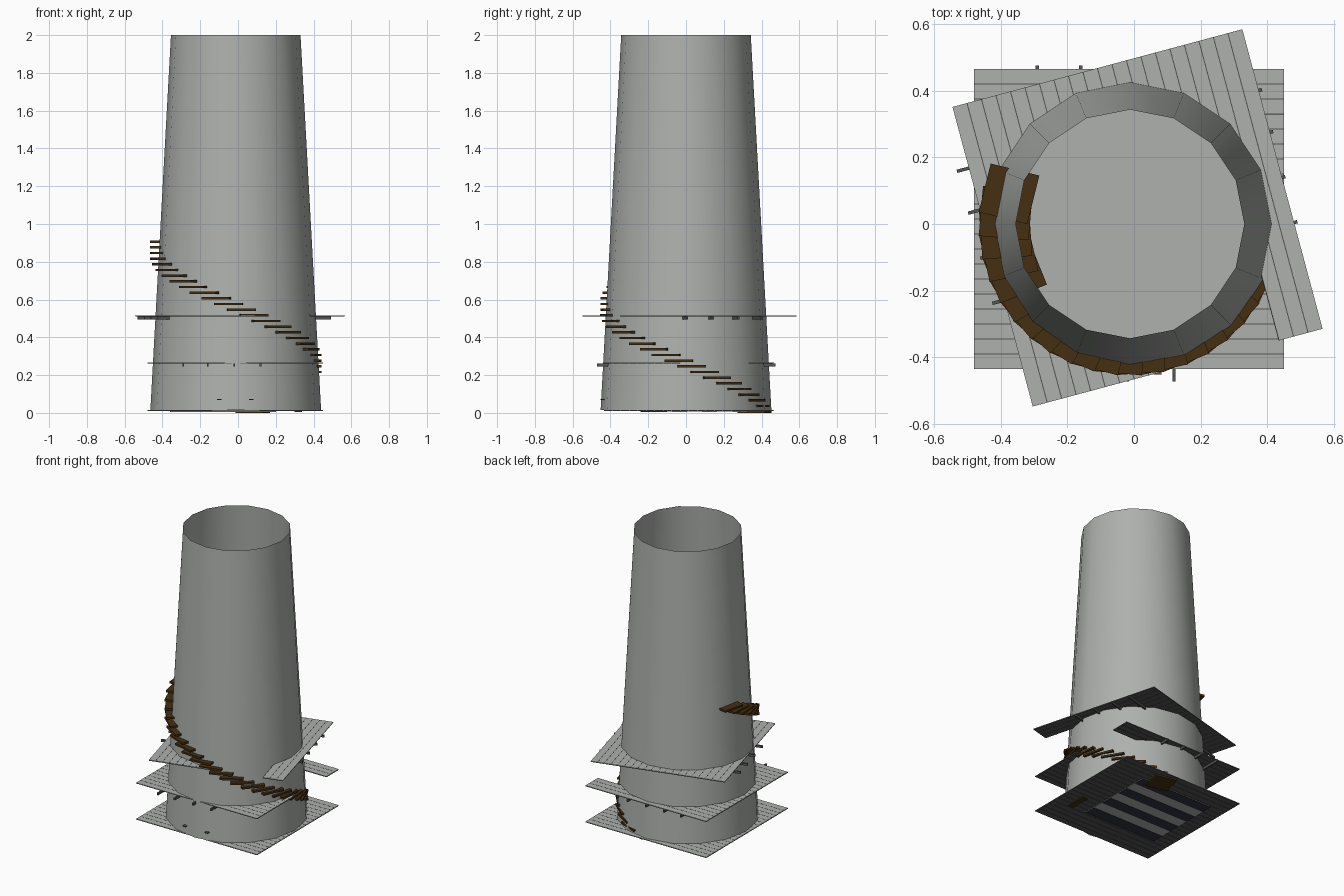
import bpy, bmesh, math
from mathutils import Matrix, Vector

if "Cube" in bpy.data.objects:
    bpy.data.objects.remove(bpy.data.objects["Cube"])


def material(name, rgb):
    m = bpy.data.materials.new(name)
    m.diffuse_color = (*rgb, 1)
    m.use_nodes = True
    m.node_tree.nodes["Principled BSDF"].inputs["Base Color"].default_value = m.diffuse_color
    return m


GREY = material("stone grey", (0.42, 0.44, 0.42))
DARK = material("dark timber", (0.09, 0.09, 0.09))
BROWN = material("brown wood", (0.06, 0.028, 0.006))
NAVY = material("dark slot", (0.03, 0.035, 0.05))
CX = -0.012  # tower axis


def add_box(bm, lo, hi, mat=0):
    """Axis-aligned box from corner lo to corner hi."""
    c = [(a + b) / 2 for a, b in zip(lo, hi)]
    s = [b - a for a, b in zip(lo, hi)]
    r = bmesh.ops.create_cube(bm, size=1, matrix=Matrix.Translation(c) @ Matrix.Diagonal((*s, 1)))
    for f in {f for v in r["verts"] for f in v.link_faces}:
        f.material_index = mat


def finish(name, bm, mats):
    me = bpy.data.meshes.new(name)
    bm.to_mesh(me)
    bm.free()
    for m in mats:
        me.materials.append(m)
    ob = bpy.data.objects.new(name, me)
    bpy.context.collection.objects.link(ob)
    return ob


# tapered tower shell, open at both ends
bm = bmesh.new()
bmesh.ops.create_cone(bm, cap_ends=False, segments=16, radius1=0.452, radius2=0.343,
                      depth=1.985, matrix=Matrix.Translation((CX, 0, 1.0075)))
tower = finish("tower_wall", bm, [GREY])
bpy.context.view_layer.objects.active = tower
tower.select_set(True)
bpy.ops.object.shade_smooth_by_angle(angle=math.radians(40))

# round upper floor inside the tower
bm = bmesh.new()
bmesh.ops.create_cone(bm, cap_ends=True, segments=16, radius1=0.408, radius2=0.408,
                      depth=0.006, matrix=Matrix.Translation((CX, 0, 0.762)))
finish("upper_floor", bm, [GREY])


# square plank decks: grey boards, dark underside, thin seams, beams below
def deck(name, top, angle=0, notch=True, beams=True):
    bm = bmesh.new()
    x0, x1, y0, pitch, rows = -0.48, 0.45, -0.435, 0.045, 20
    for i in range(rows):
        a, b = y0 + i * pitch, y0 + (i + 1) * pitch
        end = 0.1 if notch and 9 <= i < 17 else x1
        add_box(bm, (x0, a, top - 0.003), (end, b, top), 0)
        add_box(bm, (x0, a + 0.001, top - 0.006), (end, b - 0.001, top - 0.003), 1)
        if i:
            add_box(bm, (x0, a - 0.0015, top), (end, a + 0.0015, top + 0.0006), 1)
    if beams:
        for x in (-0.29, -0.16, -0.02, 0.12):
            add_box(bm, (x - 0.005, -0.472, top - 0.022), (x + 0.005, 0.475, top - 0.006), 1)
    ob = finish(name, bm, [GREY, DARK])
    ob.rotation_euler.z = math.radians(angle)


deck("base_deck", 0.016, notch=False, beams=False)
deck("lower_deck", 0.267)
deck("middle_deck", 0.516, angle=-75)

# slotted hatch and small sill seen from beneath the base
bm = bmesh.new()
add_box(bm, (-0.36, -0.235, 0.007), (0.20, 0.325, 0.0098), 0)
for i in range(4):
    y = -0.235 + i * 0.16
    add_box(bm, (-0.36, y, 0.005), (0.20, y + 0.08, 0.007), 1)
finish("base_hatch", bm, [GREY, NAVY])
bm = bmesh.new()
add_box(bm, (0.30, -0.24, 0.005), (0.34, -0.10, 0.0098))
finish("base_sill", bm, [BROWN])

# small pegs low on the front
bm = bmesh.new()
for x in (-0.1, 0.07):
    add_box(bm, (x - 0.012, -0.452, 0.067), (x + 0.012, -0.42, 0.073))
finish("front_pegs", bm, [DARK])

# spiral stair treads passing through the wall
bm = bmesh.new()
for i in range(31):
    m = (Matrix.Translation((CX, 0, 0.0065 + 0.03 * i))
         @ Matrix.Rotation(math.radians(76 - 9 * i), 4, "Z")
         @ Matrix.Translation((0.374, 0, 0)) @ Matrix.Diagonal((0.15, 0.15, 0.013, 1)))
    bmesh.ops.create_cube(bm, size=1, matrix=m)
finish("spiral_steps", bm, [BROWN])
